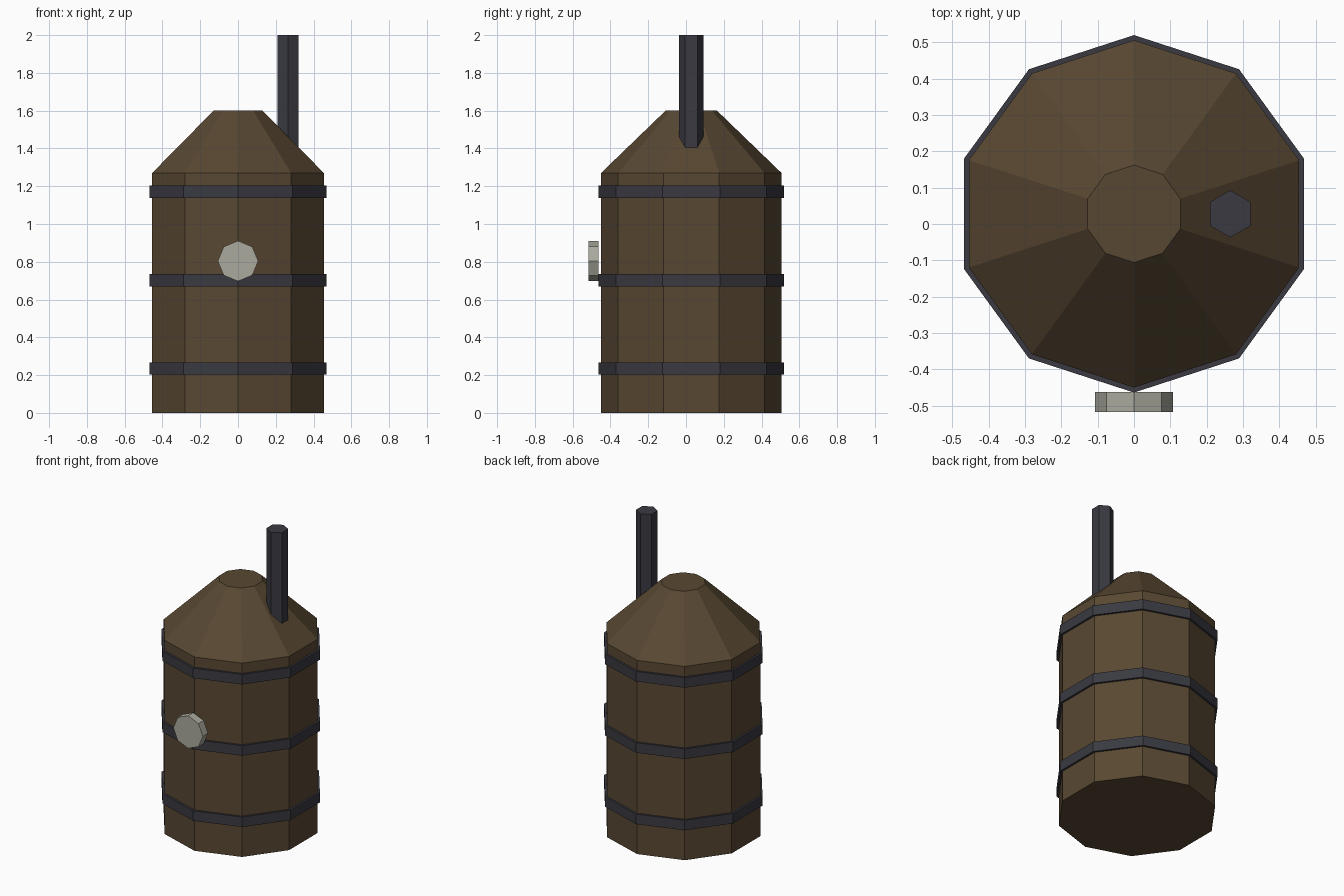
import bpy
import math

cube = bpy.data.objects.get("Cube")
if cube:
    bpy.data.objects.remove(cube, do_unlink=True)


def make_material(name, color):
    mat = bpy.data.materials.new(name)
    mat.use_nodes = True
    mat.diffuse_color = (*color, 1)
    bsdf = next(n for n in mat.node_tree.nodes if n.type == 'BSDF_PRINCIPLED')
    bsdf.inputs["Base Color"].default_value = (*color, 1)
    return mat


wood = make_material("brown_wood", (0.098, 0.064, 0.032))
iron = make_material("dark_iron", (0.041, 0.041, 0.053))
dial = make_material("pale_dial", (0.40, 0.40, 0.34))

CENTER_Y = 0.028
SIDES = 10


def prism(name, mat, sides, r_bottom, r_top, bottom, top, x=0):
    """Upright flat-shaded prism or frustum between two heights."""
    bpy.ops.mesh.primitive_cone_add(
        vertices=sides, radius1=r_bottom, radius2=r_top, depth=top - bottom,
        location=(x, CENTER_Y, (bottom + top) / 2))
    obj = bpy.context.object
    obj.name = name
    obj.data.materials.append(mat)
    return obj


# Wooden tank and its tapered lid
prism("tank_body", wood, SIDES, 0.478, 0.478, 0, 1.27)
prism("tapered_lid", wood, SIDES, 0.478, 0.134, 1.27, 1.602)

# Iron hoops
for name, z in (("lower", 0.235), ("middle", 0.703), ("upper", 1.17)):
    prism(name + "_hoop", iron, SIDES, 0.492, 0.492, z - 0.033, z + 0.033)

# Chimney pipe rising from the lid
prism("chimney_pipe", iron, 6, 0.065, 0.065, 1.4, 2, x=0.265)

# Round gauge on the front
bpy.ops.mesh.primitive_cylinder_add(
    vertices=8, radius=0.107, depth=0.054,
    location=(0, -0.49, 0.804), rotation=(math.pi / 2, 0, 0))
gauge = bpy.context.object
gauge.name = "front_gauge"
gauge.data.materials.append(dial)
